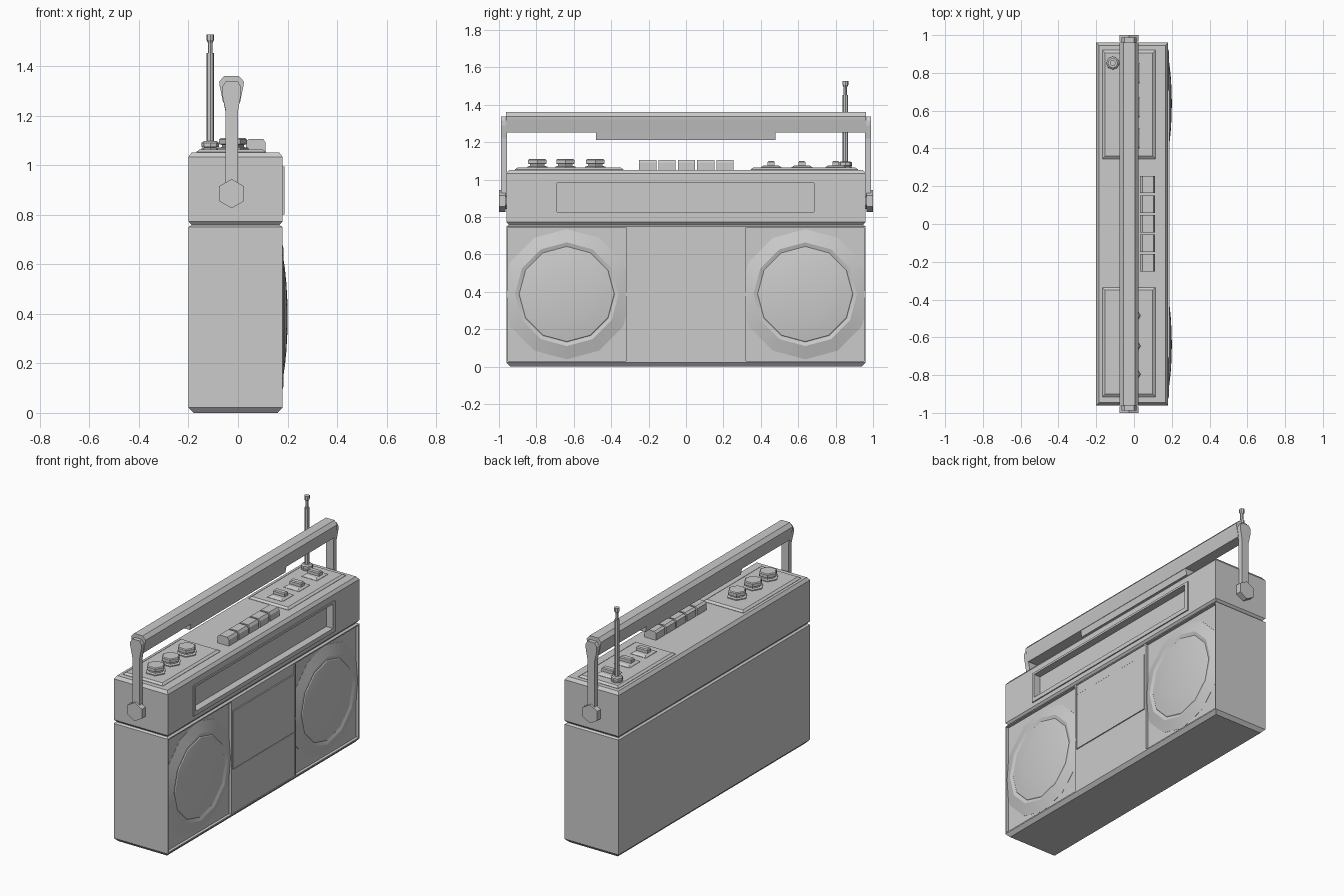
import bpy, bmesh, math
from mathutils import Vector, Matrix

if "Cube" in bpy.data.objects:
    bpy.data.objects.remove(bpy.data.objects["Cube"])


def finish(name, bm):
    bmesh.ops.recalc_face_normals(bm, faces=bm.faces)
    me = bpy.data.meshes.new(name)
    bm.to_mesh(me)
    bm.free()
    ob = bpy.data.objects.new(name, me)
    bpy.context.collection.objects.link(ob)
    return ob


def loft(name, rings):
    """Skin a closed solid through rings of equal point count."""
    bm = bmesh.new()
    vs = [[bm.verts.new(p) for p in r] for r in rings]
    n = len(vs[0])
    for a, b in zip(vs, vs[1:]):
        for i in range(n):
            j = (i + 1) % n
            bm.faces.new((a[i], a[j], b[j], b[i]))
    bm.faces.new(vs[0])
    bm.faces.new(vs[-1])
    return finish(name, bm)


def rect_stack(name, x0, x1, y0, y1, levels):
    """Rectangular block from (inset, z) levels."""
    return loft(name, [[(x0 + i, y0 + i, z), (x1 - i, y0 + i, z),
                        (x1 - i, y1 - i, z), (x0 + i, y1 - i, z)] for i, z in levels])


def box(name, x0, x1, y0, y1, z0, z1):
    return rect_stack(name, x0, x1, y0, y1, [(0, z0), (0, z1)])


def turned(name, x, y, sides, levels, rot=0.0):
    """Vertical turned part from (radius, z) levels."""
    ang = [rot + 2 * math.pi * k / sides for k in range(sides)]
    return loft(name, [[(x + r * math.cos(a), y + r * math.sin(a), z) for a in ang]
                       for r, z in levels])


def extrude_y(name, prof, y0, y1):
    return loft(name, [[(x, y, z) for x, z in prof] for y in (y0, y1)])


def cut(ob, *cutters):
    for c in cutters:
        c.hide_render = True
        m = ob.modifiers.new("cut", 'BOOLEAN')
        m.object = c
        m.solver = 'EXACT'
        bpy.context.view_layer.objects.active = ob
        bpy.ops.object.modifier_apply(modifier=m.name)
        bpy.data.objects.remove(c)


# Case: one block with bevelled rims and a groove under the upper section
case = rect_stack("case", -0.2, 0.18, -0.96, 0.96,
                  [(0.02, 0), (0, 0.022), (0, 0.75), (0.012, 0.758), (0.012, 0.76),
                   (0, 0.773), (0, 1.033), (0.014, 1.052)])

# Raised display frame
frame = box("display_frame", 0.13, 0.187, -0.71, 0.71, 0.80, 0.995)
cut(frame, box("cutter", 0.14, 0.3, -0.69, 0.685, 0.827, 0.982))
cut(case, box("cutter", 0.135, 0.3, -0.70, 0.70, 0.815, 0.99),
    box("cutter", 0.162, 0.3, -0.953, -0.322, 0.03, 0.743),
    box("cutter", 0.162, 0.3, 0.322, 0.953, 0.03, 0.743),
    box("cutter", 0.172, 0.3, -0.312, 0.312, 0.03, 0.743))

# Cassette door, header strip and lower cover in the shallow centre bay
box("cassette_door", 0.165, 0.180, -0.308, 0.308, 0.312, 0.677)
box("header_strip", 0.165, 0.176, -0.312, 0.312, 0.681, 0.743)
box("lower_cover", 0.165, 0.178, -0.312, 0.312, 0.03, 0.308)

# Speakers: flared surround, rim, shallow dome, trimmed to their bays
for side, label in ((-1, "left"), (1, "right")):
    cy, cz, n = side * 0.6375, 0.387, 12
    prof = [(0.348, 0.160), (0.348, 0.163), (0.277, 0.184), (0.255, 0.177), (0.25, 0.181),
            (0.20, 0.189), (0.14, 0.195), (0.07, 0.199), (0.015, 0.2)]
    spk = loft("speaker_" + label,
               [[(x, cy + r * math.sin(2 * math.pi * k / n), cz + r * math.cos(2 * math.pi * k / n))
                 for k in range(n)] for r, x in prof])
    bm = bmesh.new()
    bm.from_mesh(spk.data)
    for s in (-1, 1):
        bmesh.ops.bisect_plane(bm, geom=bm.verts[:] + bm.edges[:] + bm.faces[:],
                               plane_co=(0, cy + s * 0.3155, 0), plane_no=(0, s, 0),
                               clear_outer=True)
    bm.to_mesh(spk.data)
    bm.free()
    bpy.ops.object.select_all(action='DESELECT')
    spk.select_set(True)
    bpy.context.view_layer.objects.active = spk
    bpy.ops.object.shade_smooth_by_angle(angle=math.radians(14))

# Control plates on top
for y0, y1, label in ((-0.915, -0.335, "knob"), (0.345, 0.92, "switch")):
    rect_stack(label + "_plate", -0.168, 0.113, y0, y1, [(0, 1.045), (0, 1.054), (0.014, 1.064)])

# Knobs
for i, y in enumerate((-0.795, -0.645, -0.485)):
    turned(f"knob_{i + 1}", -0.02, y, 6,
           [(0.062, 1.06), (0.062, 1.07), (0.045, 1.073), (0.045, 1.082),
            (0.056, 1.085), (0.056, 1.104), (0.050, 1.109)])

# Slide switches
for i, y in enumerate((0.455, 0.62, 0.80)):
    rect_stack(f"switch_base_{i + 1}", -0.075, 0.033, y - 0.055, y + 0.055,
               [(0, 1.06), (0, 1.066), (0.015, 1.076)])
    rect_stack(f"switch_slider_{i + 1}", -0.06, 0.02, y - 0.018, y + 0.018,
               [(0, 1.07), (0, 1.094), (0.005, 1.10)])

# Transport keys
for i in range(5):
    y = -0.205 + i * 0.1035
    extrude_y(f"key_{i + 1}", [(0.032, 1.04), (0.112, 1.04), (0.112, 1.09), (0.102, 1.106),
                               (0.045, 1.106), (0.032, 1.095)], y - 0.046, y + 0.046)

# Carry handle: wide grip with deeper middle
extrude_y("handle_grip", [(-0.056, 1.36), (0.004, 1.36), (0.024, 1.337), (0.022, 1.32),
                          (0.008, 1.252), (-0.06, 1.252), (-0.074, 1.32), (-0.076, 1.337)],
          -0.962, 0.962)
extrude_y("handle_grip_underside", [(-0.059, 1.26), (0.007, 1.26), (-0.002, 1.212), (-0.05, 1.212)],
          -0.48, 0.478)

# Arms and hexagonal pivots
for s, label in ((-1, "left"), (1, "right")):
    extrude_y("handle_arm_" + label,
              [(-0.05, 0.88), (0.0, 0.88), (0.0, 1.22), (0.013, 1.29), (0.013, 1.315),
               (0.0, 1.337), (-0.05, 1.337), (-0.065, 1.315), (-0.065, 1.29), (-0.05, 1.22)],
              s * 0.956, s * 0.988)
    hexa = [(-0.026 + 0.059 * math.sin(k * math.pi / 3), 0.885 + 0.059 * math.cos(k * math.pi / 3))
            for k in range(6)]
    extrude_y("handle_pivot_" + label, hexa, s * 0.965, s * 1.0)
    extrude_y("pivot_washer_" + label,
              [(-0.026 + (x + 0.026) * 0.7, 0.885 + (z - 0.885) * 0.7) for x, z in hexa],
              s * 0.95, s * 0.97)

# Telescopic antenna
turned("antenna_base", -0.112, 0.852, 8,
       [(0.036, 1.055), (0.036, 1.07), (0.024, 1.072), (0.035, 1.074), (0.035, 1.09), (0.026, 1.097)])
turned("antenna_lower_rod", -0.112, 0.852, 8, [(0.015, 1.08), (0.015, 1.452)])
turned("antenna_upper_rod", -0.112, 0.852, 8, [(0.01, 1.44), (0.01, 1.505)])
turned("antenna_tip", -0.112, 0.852, 8, [(0.010, 1.495), (0.016, 1.506), (0.016, 1.528)])
